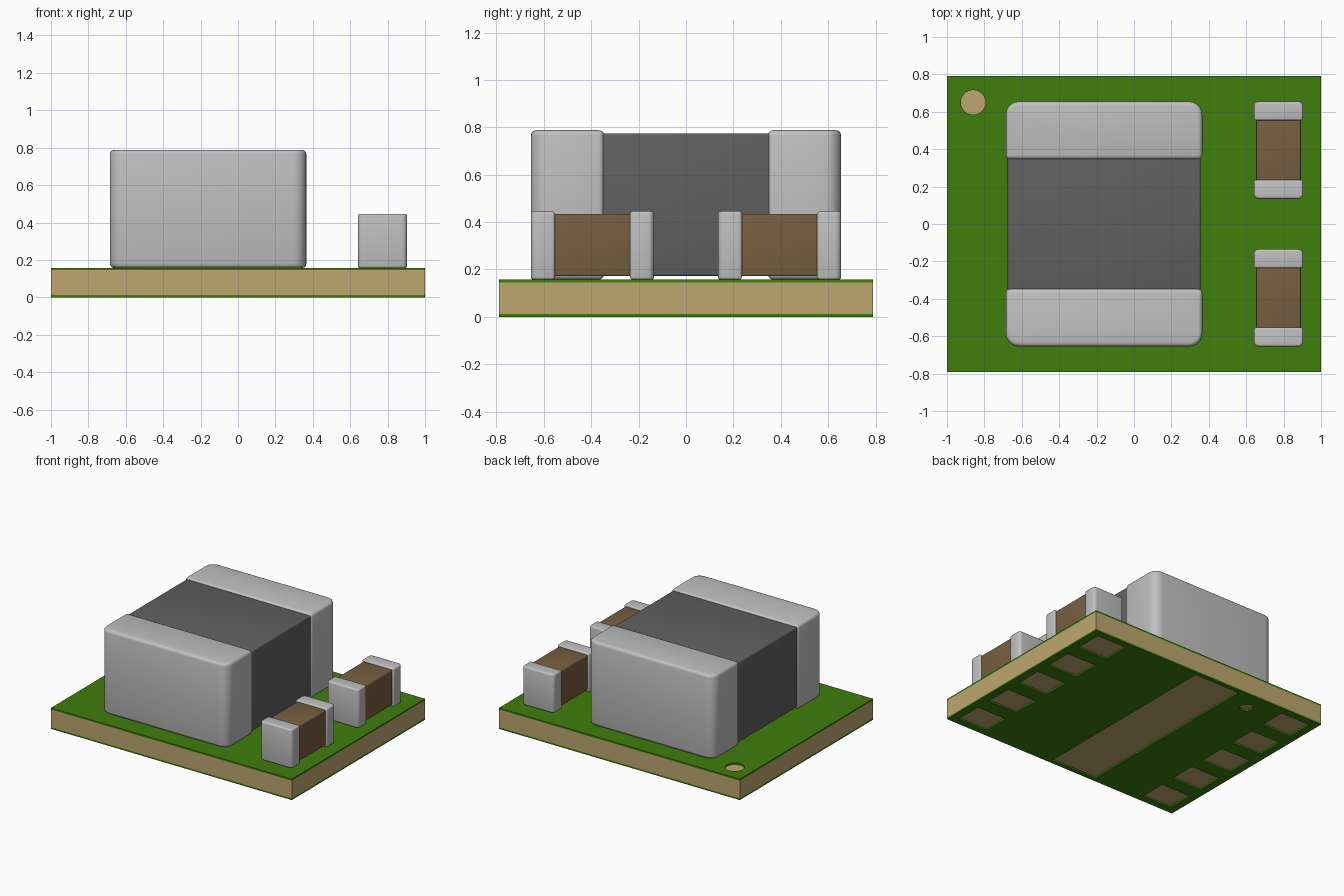
import bpy, bmesh, math
from mathutils import Matrix, Vector

if "Cube" in bpy.data.objects:
    bpy.data.objects.remove(bpy.data.objects["Cube"], do_unlink=True)


def material(name, rgb):
    lin = [((c / 255 + 0.055) / 1.055) ** 2.4 if c > 10 else c / 255 / 12.92 for c in rgb]
    m = bpy.data.materials.new(name)
    m.use_nodes = True
    m.diffuse_color = (*lin, 1)
    m.node_tree.nodes["Principled BSDF"].inputs["Base Color"].default_value = (*lin, 1)
    return m


TAN = material("board tan", (190, 167, 111))
GREEN = material("solder mask green", (62, 126, 12))
SILVER = material("terminal silver", (192, 192, 192))
GREY = material("inductor grey", (96, 96, 96))
BROWN = material("capacitor brown", (119, 95, 64))


def add_box(bm, lo, hi):
    lo, hi = Vector(lo), Vector(hi)
    mat = Matrix.Translation((lo + hi) / 2) @ Matrix.Diagonal((*(hi - lo), 1))
    return bmesh.ops.create_cube(bm, size=1, matrix=mat)["verts"]


def add_disc(bm, x, y, r, z0, z1):
    bmesh.ops.create_cone(bm, cap_ends=True, segments=32, radius1=r, radius2=r, depth=z1 - z0,
                          matrix=Matrix.Translation((x, y, (z0 + z1) / 2)))


def finish(bm, name, mat, smooth=False):
    me = bpy.data.meshes.new(name)
    bm.to_mesh(me)
    bm.free()
    ob = bpy.data.objects.new(name, me)
    bpy.context.collection.objects.link(ob)
    if mat:
        me.materials.append(mat)
    if smooth:
        bpy.ops.object.select_all(action='DESELECT')
        ob.select_set(True)
        bpy.context.view_layer.objects.active = ob
        bpy.ops.object.shade_smooth_by_angle(angle=math.radians(35))
    return ob


def block(name, lo, hi, mat, edge=0.0, corner=0.0, side=0):
    """Box; upright edges on the y side given by `side` get a larger rounding."""
    bm = bmesh.new()
    add_box(bm, lo, hi)
    if corner:
        y = hi[1] if side > 0 else lo[1]
        upright = [e for e in bm.edges if all(abs(v.co.y - y) < 1e-5 for v in e.verts)
                   and abs(e.verts[0].co.z - e.verts[1].co.z) > 1e-4]
        bmesh.ops.bevel(bm, geom=upright, offset=corner, segments=6, profile=0.5, affect='EDGES')
    if edge:
        sharp = [e for e in bm.edges if e.calc_face_angle(0) > math.radians(60)]
        bmesh.ops.bevel(bm, geom=sharp, offset=edge, segments=3, profile=0.5, affect='EDGES')
    return finish(bm, name, mat, edge > 0)


def cut(ob, cutter):
    mod = ob.modifiers.new("openings", 'BOOLEAN')
    mod.operation = 'DIFFERENCE'
    mod.solver = 'EXACT'
    mod.object = cutter
    bpy.context.view_layer.objects.active = ob
    bpy.ops.object.modifier_apply(modifier=mod.name)
    bpy.data.objects.remove(cutter, do_unlink=True)


# Circuit board: tan core between two thin green layers
HX, HY, TOP, MASK = 1.0, 0.79, 0.157, 0.012
block("board_core", (-HX, -HY, MASK), (HX, HY, TOP - MASK), TAN)
top_mask = block("top_mask", (-HX, -HY, TOP - MASK), (HX, HY, TOP), GREEN)
bottom_mask = block("bottom_mask", (-HX, -HY, 0), (HX, HY, MASK), GREEN)

# Round orientation mark opened in the top layer
bm = bmesh.new()
add_disc(bm, -0.86, 0.65, 0.066, TOP - 0.05, TOP + 0.05)
cut(top_mask, finish(bm, "top_cutter", None))

# Contact pads opened in the bottom layer
bm = bmesh.new()
add_box(bm, (-0.29, -0.76, -0.05), (0.09, 0.76, 0.05))
for x in (-0.818, 0.818):
    for i in range(-2, 3):
        y = i * 0.317
        add_box(bm, (x - 0.122, y - 0.102, -0.05), (x + 0.122, y + 0.102, 0.05))
add_disc(bm, -0.46, 0.64, 0.045, -0.05, 0.05)
cut(bottom_mask, finish(bm, "bottom_cutter", None))

# Large inductor: dark body with a rounded terminal on each end
block("inductor_body", (-0.675, -0.40, 0.172), (0.356, 0.40, 0.775), GREY, edge=0.01)
for side, label in ((-1, "front"), (1, "back")):
    y0, y1 = sorted((side * 0.346, side * 0.655))
    block(f"inductor_terminal_{label}", (-0.685, y0, TOP), (0.365, y1, 0.788), SILVER,
          edge=0.022, corner=0.07, side=side)

# Two small capacitors on the left side
for cy, label in ((-0.395, "front"), (0.395, "back")):
    block(f"capacitor_body_{label}", (0.653, cy - 0.20, 0.172), (0.892, cy + 0.20, 0.434),
          BROWN, edge=0.006)
    for side, end in ((-1, "front"), (1, "back")):
        y0, y1 = sorted((cy + side * 0.159, cy + side * 0.26))
        block(f"capacitor_{label}_terminal_{end}", (0.641, y0, TOP), (0.904, y1, 0.446),
              SILVER, edge=0.011, corner=0.026, side=side)
